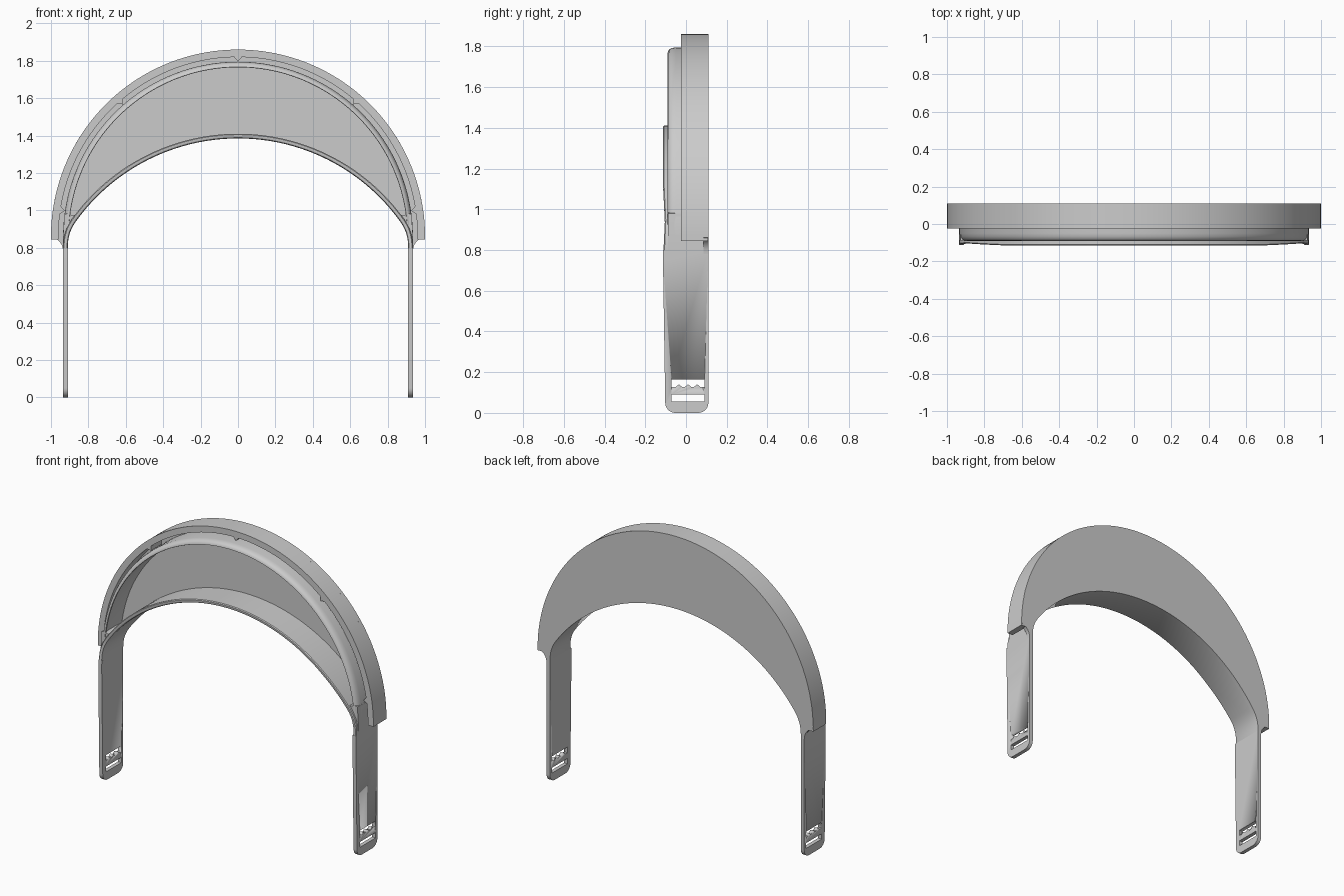
import bpy, bmesh, math
from mathutils import Vector

if "Cube" in bpy.data.objects:
    bpy.data.objects.remove(bpy.data.objects["Cube"])

grey = bpy.data.materials.new("plain grey plastic")
grey.use_nodes = True
COLOUR = (0.6, 0.6, 0.6, 1)
grey.diffuse_color = COLOUR
grey.node_tree.nodes["Principled BSDF"].inputs["Base Color"].default_value = COLOUR

ARCH_Z = 0.86           # centre height of the outer arch
BACK, FLOOR = 0.11, 0.085
THICK = 0.025


def finish(name, bm, smooth=True):
    bmesh.ops.recalc_face_normals(bm, faces=bm.faces)
    mesh = bpy.data.meshes.new(name)
    bm.to_mesh(mesh)
    bm.free()
    ob = bpy.data.objects.new(name, mesh)
    bpy.context.collection.objects.link(ob)
    mesh.materials.append(grey)
    if smooth:
        bpy.ops.object.select_all(action='DESELECT')
        ob.select_set(True)
        bpy.context.view_layer.objects.active = ob
        bpy.ops.object.shade_smooth_by_angle(angle=math.radians(35))
    return ob


def loft(name, rings):
    """Skin a list of equal closed sections and cap both ends."""
    bm = bmesh.new()
    rows = [[bm.verts.new(p) for p in ring] for ring in rings]
    for a, b in zip(rows, rows[1:]):
        for i in range(len(a)):
            j = (i + 1) % len(a)
            bm.faces.new((a[i], a[j], b[j], b[i]))
    bm.faces.new(rows[0])
    bm.faces.new(rows[-1])
    return finish(name, bm)


def prism_y(name, outline, y0, y1):
    return loft(name, [[(x, y, z) for x, z in outline] for y in (y0, y1)])


def prism_x(name, outline, x0, x1):
    return loft(name, [[(x, y, z) for y, z in outline] for x in (x0, x1)])


def arch(radius, start=0.0, steps=96):
    """Arc points from the left side over the top to the right side."""
    span = math.pi - 2 * start
    return [(radius * math.cos(start + span * i / steps),
             ARCH_Z + radius * math.sin(start + span * i / steps)) for i in range(steps + 1)]


def arch_sweep(name, section, start):
    """Sweep a (radius, y) section round the outer arch."""
    arcs = [arch(r, start) for r, y in section]
    loft(name, [[(arc[i][0], y, arc[i][1]) for arc, (r, y) in zip(arcs, section)]
                for i in range(len(arcs[0]))])


def bezier(p0, p1, p2, p3, steps=10):
    out = []
    for i in range(steps + 1):
        t = i / steps
        s = 1 - t
        out.append(tuple(s**3 * a + 3 * s * s * t * b + 3 * s * t * t * c + t**3 * d
                         for a, b, c, d in zip(p0, p1, p2, p3)))
    return out


# Brow curve: a shallow arc that bends into the vertical arms
R, CZ, END = 1.068, 0.317, 0.86
lim = math.asin(END / R)
half = [(R * math.sin(lim * i / 32), CZ + R * math.cos(lim * i / 32)) for i in range(33)]
half += bezier(half[-1], (0.89, 0.91), (0.91, 0.87), (0.91, 0.80))[1:]
brow = [(-x, z) for x, z in reversed(half[1:])] + half

# Crescent back plate, with small fillets running down to the arms
fillet = bezier((1.0, ARCH_Z), (0.96, 0.85), (0.935, 0.82), (0.935, 0.78), 8)[1:]
outline = list(reversed(fillet)) + arch(1.0) + [(-x, z) for x, z in fillet]
prism_y("back_plate", outline + [(-0.912, 0.78)] + brow + [(0.912, 0.78)], FLOOR, BACK)

# Outer rim and the rounded inner ring, with a visor groove between them
arch_sweep("outer_rim", [(1.0, BACK - 0.001), (1.0, -0.025), (0.96, -0.025), (0.96, BACK - 0.001)], -0.015)
arch_sweep("inner_ring", [(0.935, 0.09), (0.935, -0.05), (0.932, -0.067), (0.926, -0.08),
                          (0.917, -0.088), (0.907, -0.09), (0.905, -0.085), (0.91, -0.07),
                          (0.91, 0.09)], 0.0)

# Brow band: a thin strip following the brow curve, with a soft front edge
rings = []
for i, (x, z) in enumerate(brow):
    a, b = brow[max(i - 1, 0)], brow[min(i + 1, len(brow) - 1)]
    t = Vector((b[0] - a[0], b[1] - a[1])).normalized()
    if i in (0, len(brow) - 1):
        t = Vector((0, 1 if i == 0 else -1))
    n = Vector((-t.y, t.x))
    f = -0.104 - 0.01 * min(1, abs(z - 0.93) / 0.2)
    section = [(0, BACK), (0, f + 0.012), (0.004, f + 0.003), (0.01, f),
               (0.02, f), (THICK, f + 0.005), (THICK, BACK)]
    rings.append([(x + n.x * o, y, z + n.y * o) for o, y in section])
loft("brow_band", rings)

# Locating teeth inside the visor groove
for k, deg in enumerate((8.5, 49, 90, 131, 171.5)):
    c = math.radians(deg)
    tooth = [(r * math.cos(c + d), ARCH_Z + r * math.sin(c + d))
             for r, d in ((0.965, -0.026), (0.965, 0.026), (0.937, 0))]
    prism_y(f"groove_tooth_{k + 1}", tooth, -0.022, FLOOR)


def rounded_foot(y0, y1, r):
    """Lower edge of an arm with rounded corners, from back to front."""
    out = []
    for cy, first in ((y1 - r, 0), (y0 + r, -90)):
        for i in range(9):
            a = math.radians(first - 90 * i / 8)
            out.append((cy + r * math.cos(a), r + r * math.sin(a)))
    return out


lower_slot = [(-0.07, 0.055), (0.09, 0.055), (0.09, 0.09), (-0.07, 0.09)]
upper_slot = [(-0.07, 0.165), (-0.07, 0.128)]
for c in (-0.035, 0.01, 0.055):
    upper_slot += [(c - 0.015, 0.128), (c, 0.14), (c + 0.015, 0.128)]
upper_slot += [(0.09, 0.128), (0.09, 0.165)]

for side, s in (("left", 1), ("right", -1)):
    # Side arm with two strap slots
    arm = prism_x(f"{side}_arm", rounded_foot(-0.102, BACK, 0.05) + [(-0.113, 0.75), (-0.112, 0.80), (BACK, 0.80)],
                  s * 0.91, s * 0.935)
    for slot in (lower_slot, upper_slot):
        cutter = prism_x("slot_cutter", slot, s * 0.88, s * 0.96)
        cutter.hide_render = True
        mod = arm.modifiers.new("slot", 'BOOLEAN')
        mod.operation, mod.solver, mod.object = 'DIFFERENCE', 'EXACT', cutter
        bpy.context.view_layer.objects.active = arm
        bpy.ops.object.modifier_apply(modifier=mod.name)
        bpy.data.objects.remove(cutter)
    # Solid corner where ring, band and arm meet
    corner = [(0.92, 0.80), (0.935, 0.80), (0.935, 0.87), (0.928, 0.98), (0.905, 0.985),
              (0.89, 0.975), (0.87, 0.975), (0.88, 0.94), (0.905, 0.87)]
    prism_y(f"{side}_corner", [(s * x, z) for x, z in corner], -0.088, BACK - 0.002)
